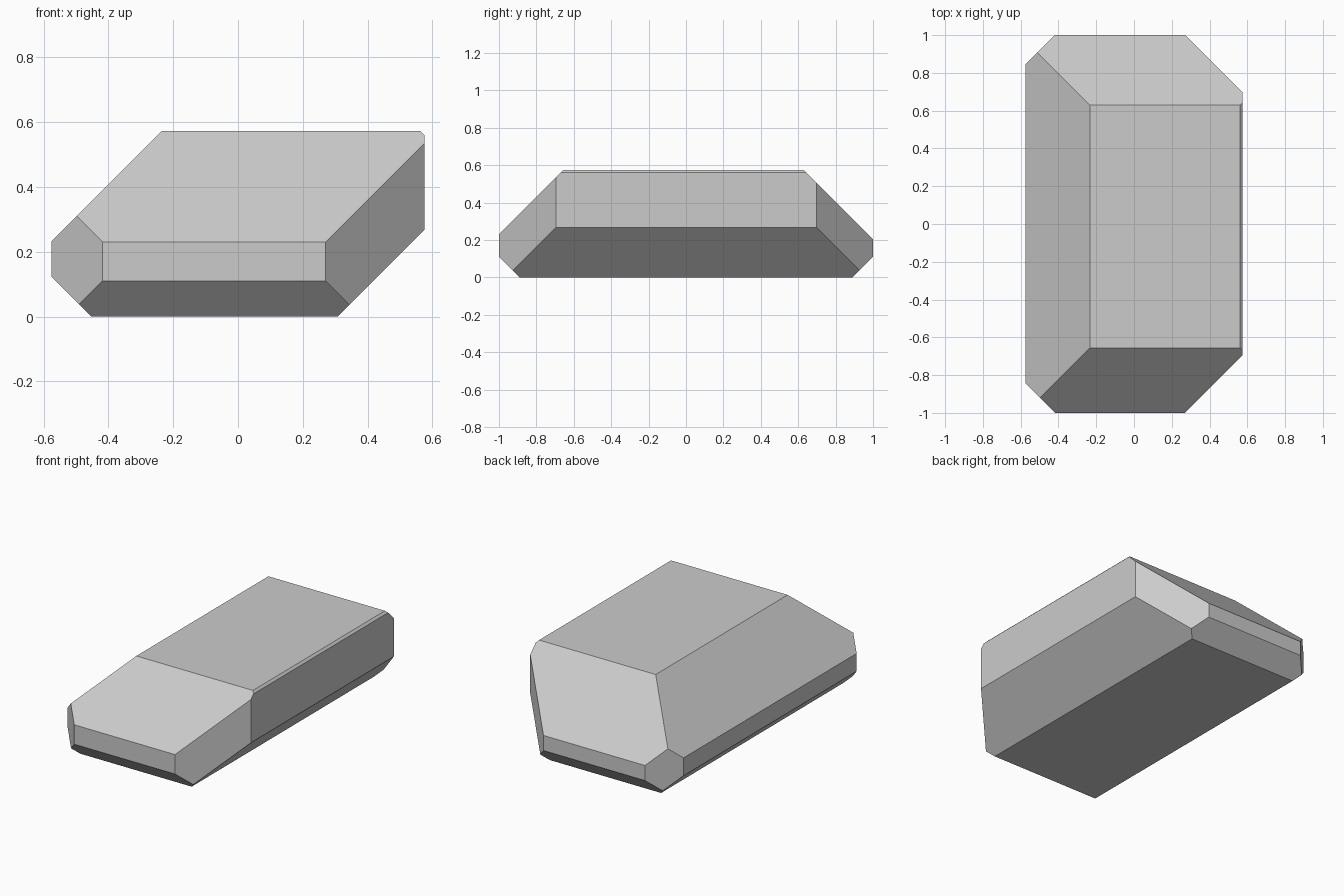
import bpy, bmesh
from mathutils import Vector, Matrix

if "Cube" in bpy.data.objects:
    bpy.data.objects.remove(bpy.data.objects["Cube"])

# Starting block: overall width, length and height
W, L, H = 0.575, 1.0, 0.573
bm = bmesh.new()
bmesh.ops.create_cube(bm, size=1, matrix=Matrix.Translation((0, 0, H / 2))
                      @ Matrix.Diagonal((2 * W, 2 * L, H, 1)))


def chamfer(normal, limit):
    """Slice off everything where normal . p > limit and cap the cut."""
    n = Vector(normal)
    geom = bm.verts[:] + bm.edges[:] + bm.faces[:]
    cut = bmesh.ops.bisect_plane(bm, geom=geom, dist=1e-6,
                                 plane_co=n * (limit / n.length_squared),
                                 plane_no=n.normalized(), clear_outer=True)
    edges = [e for e in cut["geom_cut"] if isinstance(e, bmesh.types.BMEdge)]
    bmesh.ops.contextual_create(bm, geom=edges)


# 45 degree chamfers: upright corners, then side edges, then end edges
chamfers = [
    ((1, 1, 0), 1.273), ((-1, 1, 0), 1.42), ((-1, -1, 0), 1.418), ((1, -1, 0), 1.27),
    ((1, 0, 1), 1.135), ((-1, 0, 1), 0.807), ((1, 0, -1), 0.307), ((-1, 0, -1), 0.453),
    ((0, 1, 1), 1.203), ((0, -1, 1), 1.23), ((0, 1, -1), 0.89), ((0, -1, -1), 0.89),
]
for normal, limit in chamfers:
    chamfer(normal, limit)

bmesh.ops.recalc_face_normals(bm, faces=bm.faces[:])
mesh = bpy.data.meshes.new("chamfered_block")
bm.to_mesh(mesh)
bm.free()
bpy.context.collection.objects.link(bpy.data.objects.new("chamfered_block", mesh))
